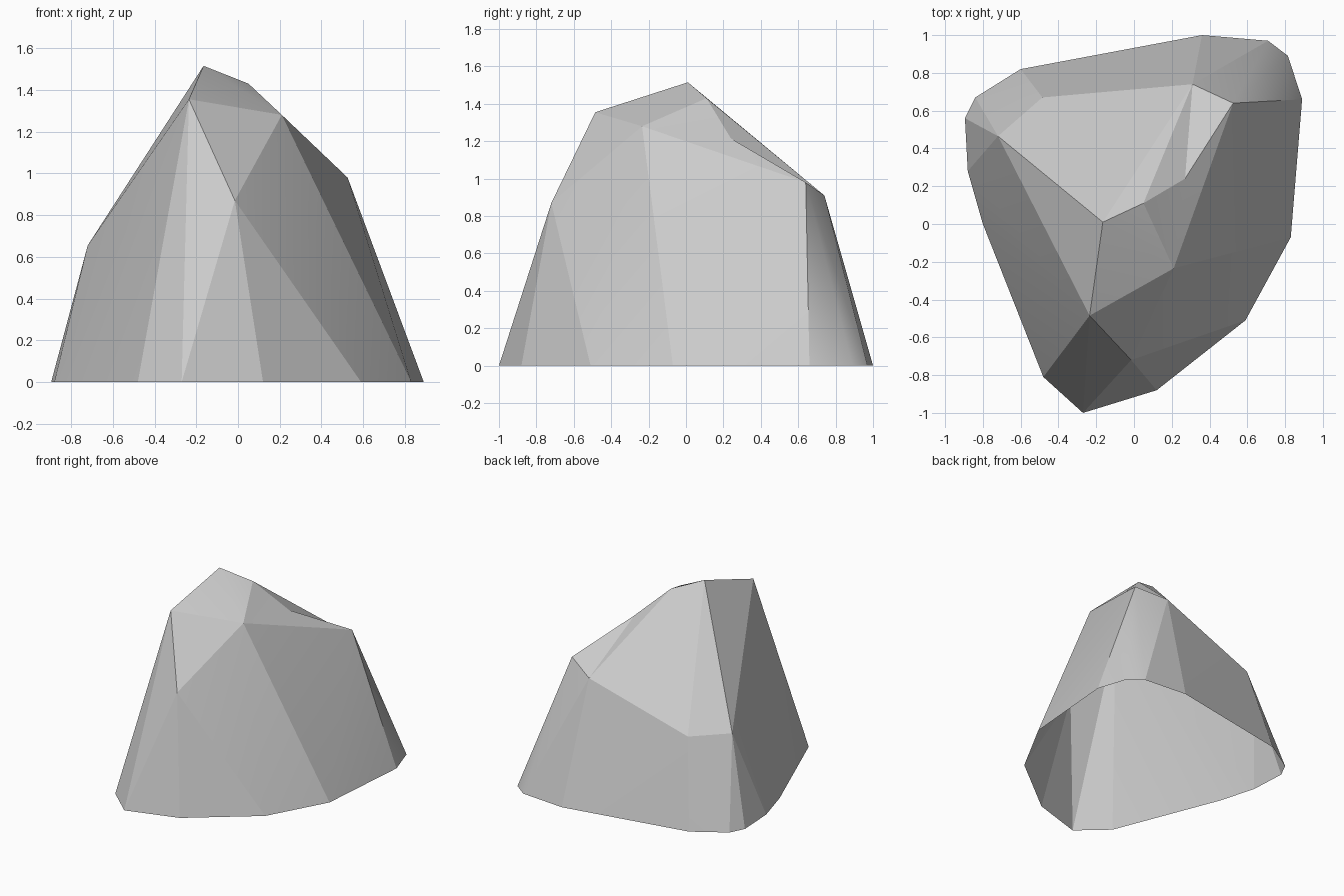
import bpy
import bmesh
from math import radians
from mathutils import Vector

cube = bpy.data.objects.get("Cube")
if cube:
    bpy.data.objects.remove(cube, do_unlink=True)

# Material
stone = bpy.data.materials.new("stone grey")
stone.use_nodes = True
colour = (0.6, 0.6, 0.6, 1.0)
stone.diffuse_color = colour
shader = next(n for n in stone.node_tree.nodes if n.type == "BSDF_PRINCIPLED")
shader.inputs["Base Color"].default_value = colour

# Ground outline, going round from the front left corner
outline = [(-.48, -.81), (-.27, -1), (.12, -.88), (.59, -.51), (.83, -.07),
           (.89, .66), (.815, .89), (.71, .97), (.36, 1), (-.6, .82),
           (-.84, .67), (-.895, .56), (-.88, .28), (-.8, 0)]

# Corners of the chipped upper part
corners = {
    "peak": (-.165, .01, 1.515),
    "ridge": (.05, .11, 1.43),
    "shoulder": (.21, -.235, 1.28),
    "brow": (-.235, -.485, 1.355),
    "chin": (-.015, -.72, .87),
    "side": (.525, .64, .98),
    "back": (.31, .74, .91),
    "low_side": (-.72, .465, .655),
    "low_back": (-.485, .67, .645),
}

bm = bmesh.new()
base = [bm.verts.new((x, y, 0)) for x, y in outline]
top = {name: bm.verts.new(co) for name, co in corners.items()}

# Faceted shell around all corners
bmesh.ops.convex_hull(bm, input=bm.verts[:])

# The underside is open
floor = [f for f in bm.faces if all(v.co.z < .001 for v in f.verts)]
bmesh.ops.delete(bm, geom=floor, context="FACES")

# Shallow notch between the ridge and the back corner
rim = [top[n] for n in ("ridge", "shoulder", "side", "back")]
patch = [f for f in bm.faces if all(v in rim for v in f.verts)]
bmesh.ops.delete(bm, geom=patch, context="FACES_ONLY")
notch = bm.verts.new((.27, .24, 1.215))
for a, b in zip(rim, rim[1:] + rim[:1]):
    bm.faces.new((a, b, notch))
loose = [e for e in bm.edges if not e.link_faces]
bmesh.ops.delete(bm, geom=loose, context="EDGES")

# Outward normals
bmesh.ops.recalc_face_normals(bm, faces=bm.faces[:])
if sum(f.normal.dot(f.calc_center_median() - Vector((0, 0, .5))) for f in bm.faces) < 0:
    bmesh.ops.reverse_faces(bm, faces=bm.faces[:])

# Crisp chips, with a soft rounded back corner
for f in bm.faces:
    f.smooth = True
for e in bm.edges:
    rounded = top["side"] in e.verts and any(v in base[6:8] for v in e.verts)
    e.smooth = rounded or e.calc_face_angle(0) < radians(12)

mesh = bpy.data.meshes.new("rock")
bm.to_mesh(mesh)
bm.free()
mesh.materials.append(stone)
rock = bpy.data.objects.new("rock", mesh)
bpy.context.collection.objects.link(rock)
